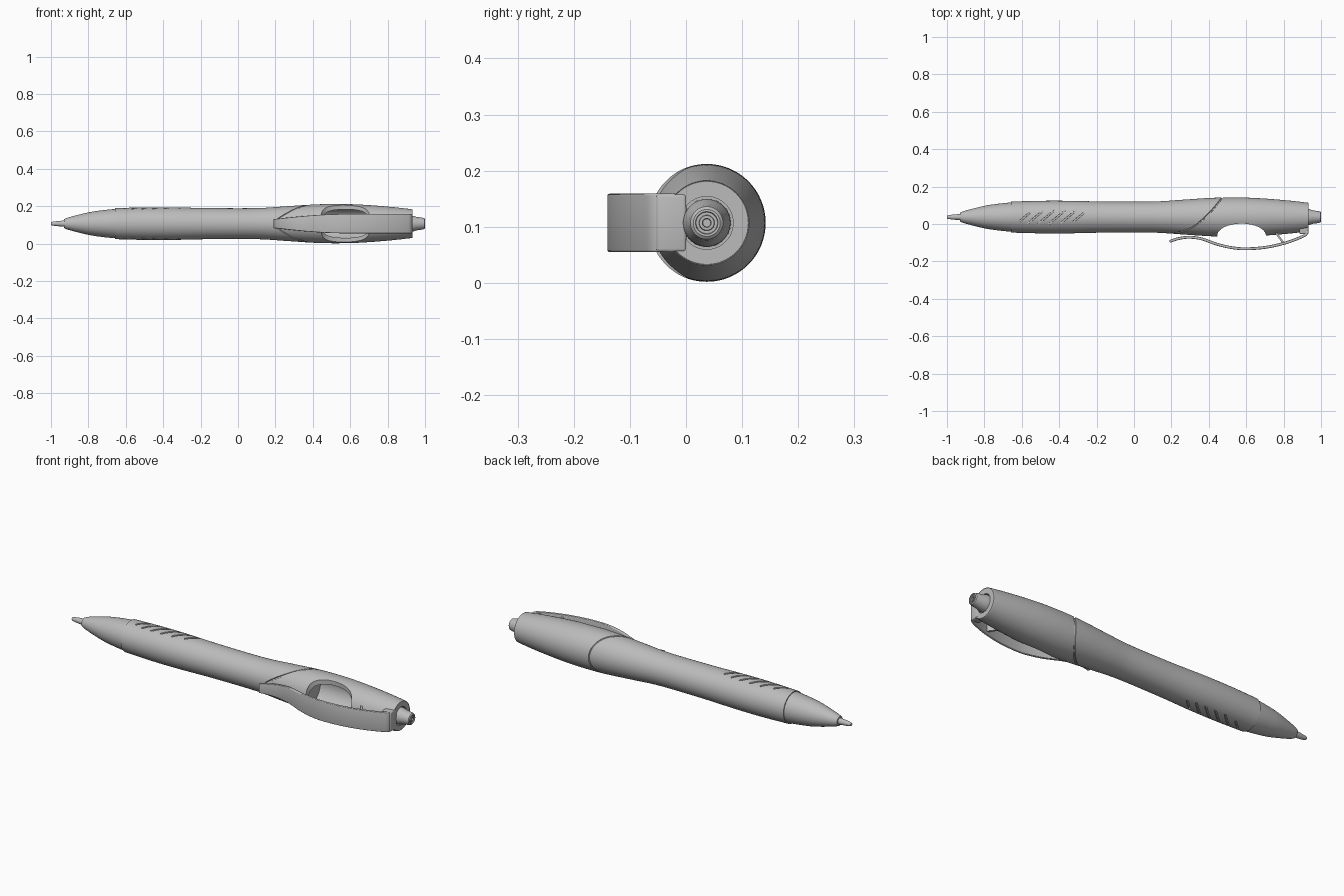
import bpy, bmesh, math
from mathutils import Vector

cube = bpy.data.objects.get("Cube")
if cube:
    bpy.data.objects.remove(cube, do_unlink=True)

AY, AZ = 0.037, 0.107  # the pen axis runs along x

grey = bpy.data.materials.new("satin_grey")
grey.use_nodes = True
grey.diffuse_color = (0.5, 0.5, 0.5, 1)
grey.node_tree.nodes["Principled BSDF"].inputs["Base Color"].default_value = (0.5, 0.5, 0.5, 1)


def smooth_path(points, steps=8):
    """Catmull-Rom samples through 2D points."""
    pts = [Vector(p) for p in points]
    pts = [2 * pts[0] - pts[1]] + pts + [2 * pts[-1] - pts[-2]]
    out = []
    for a, b, c, d in zip(pts, pts[1:], pts[2:], pts[3:]):
        for i in range(steps):
            t = i / steps
            out.append(0.5 * (2 * b + (c - a) * t + (2 * a - 5 * b + 4 * c - d) * t**2
                              + (3 * b - a - 3 * c + d) * t**3))
    return out + [pts[-2]]


def finish(bm, name):
    bmesh.ops.remove_doubles(bm, verts=bm.verts, dist=1e-5)
    bmesh.ops.recalc_face_normals(bm, faces=bm.faces)
    mesh = bpy.data.meshes.new(name)
    bm.to_mesh(mesh)
    bm.free()
    mesh.materials.append(grey)
    ob = bpy.data.objects.new(name, mesh)
    bpy.context.collection.objects.link(ob)
    return ob


def activate(ob):
    bpy.ops.object.select_all(action="DESELECT")
    ob.select_set(True)
    bpy.context.view_layer.objects.active = ob


def lathe(name, profile, sides=64):
    """Turn (x, radius) points around the pen axis, closing both ends."""
    ends = [(profile[0][0], 0)] + [tuple(p) for p in profile] + [(profile[-1][0], 0)]
    bm = bmesh.new()
    vs = [bm.verts.new((x, AY, AZ + r)) for x, r in ends]
    es = [bm.edges.new(pair) for pair in zip(vs, vs[1:])]
    bmesh.ops.spin(bm, geom=vs + es, cent=(0, AY, AZ), axis=(1, 0, 0),
                   angle=math.tau, steps=sides, use_merge=True)
    return finish(bm, name)


def cut(ob, cutter):
    cutter.hide_render = True
    activate(ob)
    mod = ob.modifiers.new("cut", "BOOLEAN")
    mod.operation = "DIFFERENCE"
    mod.solver = "EXACT"
    mod.object = cutter
    bpy.ops.object.modifier_apply(modifier=mod.name)
    bpy.data.objects.remove(cutter, do_unlink=True)


def ribbon(name, points, width, thick):
    """Sweep a flat bar along (x, y) points; width(x) gives its half height in z."""
    path = smooth_path(points)
    bm = bmesh.new()
    rings = []
    for i, p in enumerate(path):
        d = (path[min(i + 1, len(path) - 1)] - path[max(i - 1, 0)]).normalized()
        n = Vector((-d.y, d.x)) * thick / 2
        w = width(p.x)
        rings.append([bm.verts.new((p.x + s * n.x, p.y + s * n.y, AZ + k * w))
                      for s, k in ((1, 1), (1, -1), (-1, -1), (-1, 1))])
    for a, b in zip(rings, rings[1:]):
        for i in range(4):
            j = (i + 1) % 4
            bm.faces.new((a[i], a[j], b[j], b[i]))
    bm.faces.new(rings[0])
    bm.faces.new(rings[-1])
    return finish(bm, name)


def bevel(ob, size):
    activate(ob)
    mod = ob.modifiers.new("soft_edges", "BEVEL")
    mod.width = size
    mod.segments = 3
    mod.limit_method = "ANGLE"
    mod.angle_limit = math.radians(50)
    bpy.ops.object.modifier_apply(modifier=mod.name)


# Barrel
outline = smooth_path([(-0.657, 0.083), (-0.5, 0.087), (-0.35, 0.087), (-0.15, 0.083),
                       (0.1, 0.083), (0.25, 0.092), (0.4, 0.102), (0.52, 0.105),
                       (0.65, 0.102), (0.8, 0.091), (0.92, 0.078), (0.932, 0.074)])
barrel = lathe("barrel", outline)


def radius_at(x):
    for a, b in zip(outline, outline[1:]):
        if a.x <= x <= b.x:
            return a.y + (b.y - a.y) * (x - a.x) / (b.x - a.x)
    return outline[-1].y


# Inner cavity and push button opening
cut(barrel, lathe("cavity_cutter", [(0.4, 0.084), (0.71, 0.084), (0.76, 0.076)]))
cut(barrel, lathe("opening_cutter", [(0.87, 0.047), (0.96, 0.047)]))

# Arched window under the clip
bm = bmesh.new()
bmesh.ops.create_cone(bm, cap_ends=True, segments=64, radius1=1, radius2=1, depth=0.4)
for v in bm.verts:
    v.co = (0.575 + 0.13 * v.co.x, -0.062 + 0.064 * v.co.y, AZ + v.co.z)
cut(barrel, finish(bm, "window_cutter"))

# Sweeping seam between grip and upper barrel
curve = bpy.data.curves.new("seam_cutter", "CURVE")
curve.dimensions = "3D"
curve.bevel_depth = 0.005
curve.bevel_resolution = 1
spline = curve.splines.new("POLY")
count = 80
spline.points.add(count - 1)
spline.use_cyclic_u = True
for i, point in enumerate(spline.points):
    a = math.tau * (i + 0.5) / count
    x = 0.165 + 0.305 * math.sqrt(math.sin(a / 2) ** 2 + 0.008)
    r = radius_at(x)
    point.co = (x, AY - r * math.cos(a), AZ + r * math.sin(a), 1)
seam = bpy.data.objects.new("seam_cutter", curve)
bpy.context.collection.objects.link(seam)
activate(seam)
bpy.ops.object.convert(target="MESH")
cut(barrel, bpy.context.view_layer.objects.active)

# Slanted grip grooves above and below
bm = bmesh.new()
angle = math.radians(40)
for side in (1, -1):
    for i, half in enumerate((0.036, 0.055, 0.06, 0.06, 0.052, 0.038)):
        cx = -0.585 + 0.058 * i
        made = bmesh.ops.create_cube(bm, size=2)["verts"]
        for v in made:
            taper = 0.0065 if v.co.z * side > 0 else 0.004
            u, w = v.co.x * half, v.co.y * taper
            v.co = (cx + u * math.cos(angle) - w * math.sin(angle),
                    AY + u * math.sin(angle) + w * math.cos(angle),
                    AZ + side * (radius_at(cx) + 0.019) + 0.03 * v.co.z)
cut(barrel, finish(bm, "groove_cutter"))

# Nose cone and writing tip
nose = lathe("nose_cone", smooth_path([(-0.93, 0.024), (-0.9, 0.035), (-0.8, 0.06),
                                       (-0.72, 0.072), (-0.65, 0.079)]))
tip = lathe("writing_tip", smooth_path([(-1, 0.004), (-0.996, 0.009), (-0.97, 0.013),
                                        (-0.925, 0.017)]))

# Push button with a ringed end
button = lathe("push_button", [(0.872, 0.043), (0.937, 0.042), (0.955, 0.036), (0.985, 0.032),
                               (0.996, 0.029), (1, 0.024), (1, 0.02), (0.994, 0.019),
                               (0.994, 0.014), (0.999, 0.013), (0.999, 0.008), (0.99, 0.007)])


# Clip spring
def clip_width(x):
    t = min(max((x - 0.19) / 0.4, 0), 1)
    return 0.024 + 0.028 * math.sin(t * math.pi / 2)


clip = ribbon("clip", [(0.19, -0.094), (0.23, -0.08), (0.29, -0.071), (0.36, -0.079),
                       (0.45, -0.11), (0.54, -0.129), (0.62, -0.132), (0.72, -0.122),
                       (0.82, -0.098), (0.9, -0.067), (0.922, -0.05), (0.926, -0.02)],
              clip_width, 0.015)
bevel(clip, 0.004)

# Clip root joining the barrel end
bm = bmesh.new()
bmesh.ops.create_cube(bm, size=2)
for v in bm.verts:
    v.co = (0.909 + 0.025 * v.co.x, -0.026 + 0.027 * v.co.y, AZ + 0.052 * v.co.z)
root = finish(bm, "clip_root")
bevel(root, 0.006)

# Curved brace between clip and barrel
brace = ribbon("clip_brace", [(0.75, -0.035), (0.772, -0.065), (0.8, -0.103)],
               lambda x: 0.04, 0.011)

for ob in (barrel, nose, tip, button, clip, root, brace):
    activate(ob)
    bpy.ops.object.shade_smooth_by_angle(angle=math.radians(35))
